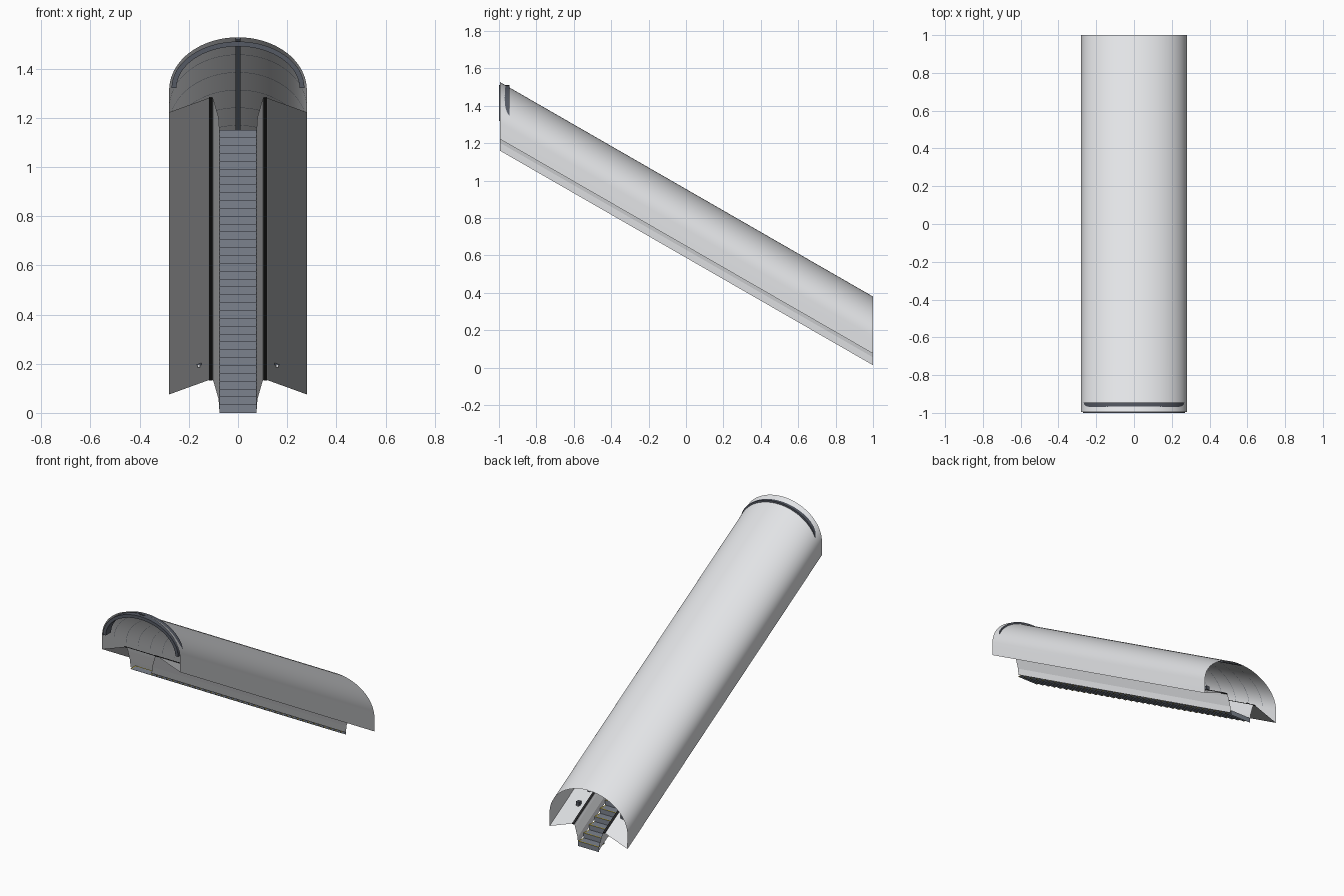
import bpy, bmesh, math

if "Cube" in bpy.data.objects:
    bpy.data.objects.remove(bpy.data.objects["Cube"])

SLOPE = 0.575          # fall per unit of y
Y0, Y1 = -0.995, 1.0   # upper and lower end


def material(name, rgb):
    m = bpy.data.materials.new(name)
    m.diffuse_color = (*rgb, 1)
    m.use_nodes = True
    m.node_tree.nodes["Principled BSDF"].inputs["Base Color"].default_value = m.diffuse_color
    return m


WHITE = material("white panel", (0.76, 0.77, 0.79))
STEEL = material("blue grey steel", (0.20, 0.225, 0.27))
DARK = material("dark frame", (0.09, 0.10, 0.125))
BLACK = material("black rubber", (0.02, 0.02, 0.022))
YELLOW = material("yellow edge", (0.62, 0.46, 0.03))


def finish(name, bm, mats, smooth=False):
    me = bpy.data.meshes.new(name)
    bm.to_mesh(me)
    bm.free()
    ob = bpy.data.objects.new(name, me)
    bpy.context.collection.objects.link(ob)
    for m in mats:
        me.materials.append(m)
    if smooth:
        bpy.ops.object.select_all(action='DESELECT')
        ob.select_set(True)
        bpy.context.view_layer.objects.active = ob
        bpy.ops.object.shade_smooth_by_angle(angle=math.radians(30))
    return ob


def sweep(name, section, mat, y0=Y0, y1=Y1, closed=False, slope=SLOPE, smooth=False):
    """Run an upright (x, z) section along y; z is measured at the lower end."""
    bm = bmesh.new()
    rows = [[bm.verts.new((x, y, z + (1 - y) * slope)) for x, z in section] for y in (y0, y1)]
    n = len(section)
    for i in range(n if closed else n - 1):
        j = (i + 1) % n
        bm.faces.new((rows[0][i], rows[0][j], rows[1][j], rows[1][i]))
    if closed:
        bm.faces.new(rows[0])
        bm.faces.new(rows[1])
        bmesh.ops.recalc_face_normals(bm, faces=bm.faces)
    return finish(name, bm, [mat], smooth)


def arc(rx, rz, base, n=40):
    return [(-rx * math.cos(math.pi * i / n), base + rz * math.sin(math.pi * i / n))
            for i in range(n + 1)]


def rect(x0, x1, z0, z1):
    return [(x0, z0), (x0, z1), (x1, z1), (x1, z0)]


# Vaulted tunnel shell with upright lower walls
sweep("tunnel_shell", [(-0.28, 0.075)] + arc(0.28, 0.215, 0.165) + [(0.28, 0.075)],
      WHITE, smooth=True)

# Thin joints between the vault panels, just inside the shell
for k in range(1, 16):
    y = -1 + k * 0.125
    sweep("vault_joint", arc(0.2785, 0.2135, 0.165), STEEL, y - 0.0015, y + 0.0015, smooth=True)

# Ceiling strip
sweep("ceiling_strip", rect(-0.01, 0.01, 0.371, 0.377), STEEL, closed=True)

# Side decks, balustrade skirts and handrails
for s, side in ((-1, "left"), (1, "right")):
    deck = [(s * x, z) for x, z in ((0.28, 0.075), (0.12, 0.133), (0.102, 0.133),
                                    (0.096, 0.115), (0.079, 0.055), (0.076, 0.013))]
    if s > 0:
        deck.reverse()
    sweep("side_deck_" + side, deck, WHITE)
    sweep("handrail_" + side, [(s * x, z) for x, z in rect(0.104, 0.118, 0.131, 0.138)],
          BLACK, closed=True)
    # Small fitting under the lower end of each deck
    sweep("deck_fitting_" + side, [(s * 0.16 + x, z) for x, z in rect(-0.011, 0.011, 0.195, 0.22)],
          DARK, 0.86, 0.885, closed=True, slope=0)
    sweep("fitting_tip_" + side, [(s * 0.16 + x, z) for x, z in rect(-0.005, 0.005, 0.184, 0.196)],
          WHITE, 0.866, 0.879, closed=True, slope=0)

# Moving steps: treads with yellow front and side margins, plain risers
STEPS = 36
run = 2.0 / STEPS
rise = run * SLOPE
xs = [-0.075, -0.069, 0.069, 0.075]
bm = bmesh.new()
for k in range(STEPS):
    ya = -1 + k * run
    yb = ya + run
    z = (STEPS - k) * rise
    path = [(ya, z), (yb - 0.007, z), (yb, z), (yb, z - rise)]
    grid = [[bm.verts.new((x, y, h)) for x in xs] for y, h in path]
    for r in range(3):
        for c in range(3):
            f = bm.faces.new((grid[r][c], grid[r][c + 1], grid[r + 1][c + 1], grid[r + 1][c]))
            f.material_index = 1 if r == 1 or (r == 0 and c != 1) else 0
bmesh.ops.remove_doubles(bm, verts=bm.verts, dist=1e-5)
finish("steps", bm, [STEEL, YELLOW])

# Portal ring at the upper end
outer = arc(0.27, 0.19, 1.32)
inner = arc(0.25, 0.17, 1.32)
bm = bmesh.new()
loops = [[bm.verts.new((x, y, z)) for x, z in pts]
         for pts, y in ((outer, -1.0), (outer, -0.945), (inner, -0.945), (inner, -1.0))]
for a in range(4):
    p, q = loops[a], loops[(a + 1) % 4]
    for i in range(len(p) - 1):
        bm.faces.new((p[i], p[i + 1], q[i + 1], q[i]))
for i in (0, -1):
    bm.faces.new([l[i] for l in loops])
bmesh.ops.recalc_face_normals(bm, faces=bm.faces)
finish("portal_ring", bm, [DARK], smooth=True)
